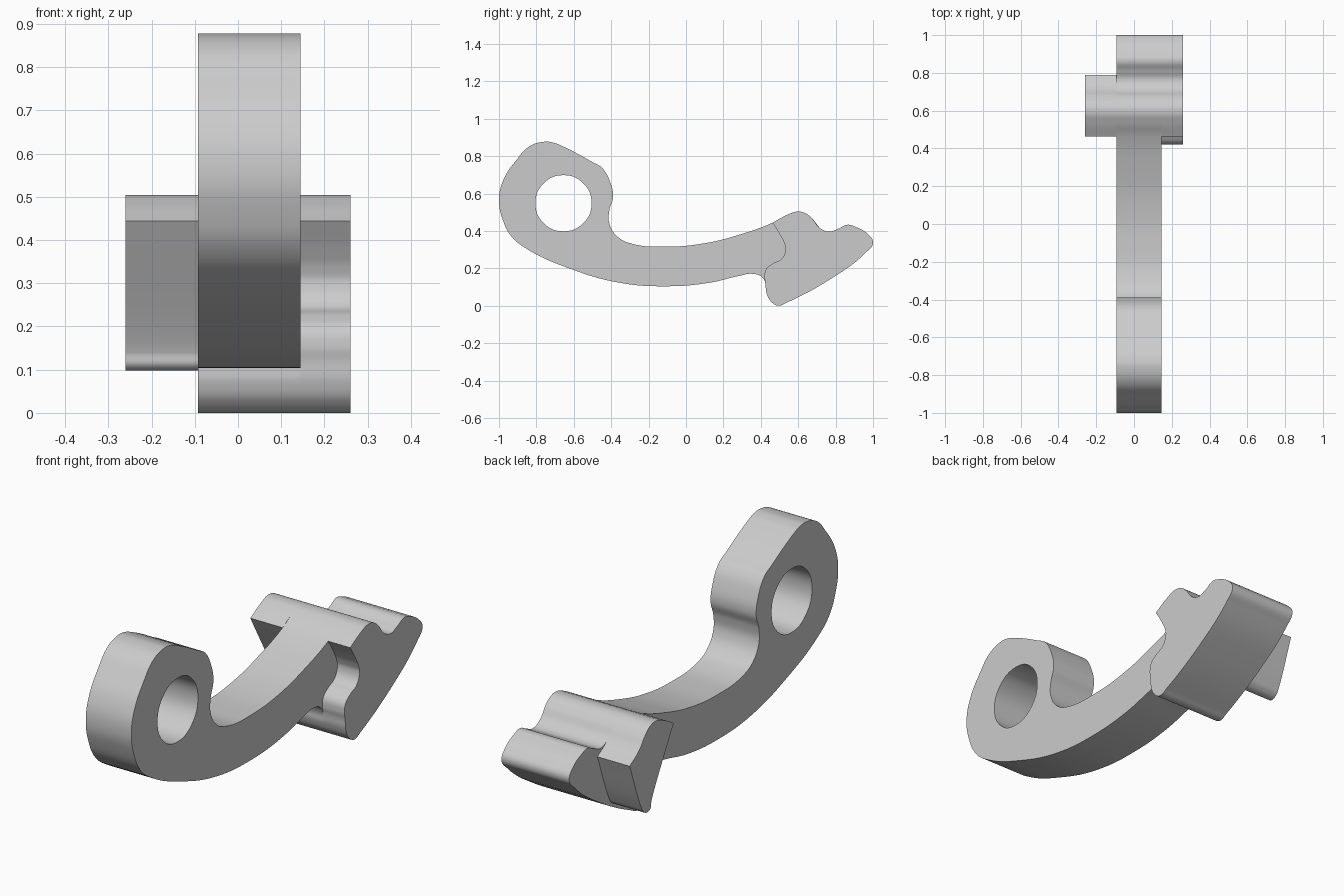
import bpy, bmesh
from math import sin, cos, pi
from mathutils import Matrix, Vector

old = bpy.data.objects.get("Cube")
if old:
    bpy.data.objects.remove(old, do_unlink=True)

metal = bpy.data.materials.new("plain grey")
metal.use_nodes = True
grey = (0.6, 0.6, 0.6, 1)
metal.diffuse_color = grey
metal.node_tree.nodes["Principled BSDF"].inputs["Base Color"].default_value = grey

# Side profiles lie in the YZ plane and are extruded along X
TO_SIDE = Matrix(((0, 0, 1, 0), (1, 0, 0, 0), (0, 1, 0, 0), (0, 0, 0, 1)))


def add_loop(curve, points, corners=()):
    """Closed smooth loop; points listed in corners stay sharp."""
    spline = curve.splines.new("BEZIER")
    spline.bezier_points.add(len(points) - 1)
    spline.use_cyclic_u = True
    spline.resolution_u = 8
    for bez, (y, z) in zip(spline.bezier_points, points):
        bez.co = (y, z, 0)
    for bez, p in zip(spline.bezier_points, points):
        kind = "VECTOR" if p in corners else "AUTO"
        bez.handle_left_type = bez.handle_right_type = kind


def slab(name, x_min, x_max, loops, corners=()):
    """Solid plate cut to a side profile, with optional inner holes."""
    curve = bpy.data.curves.new(name, "CURVE")
    curve.dimensions = "2D"
    curve.fill_mode = "BOTH"
    curve.extrude = (x_max - x_min) / 2
    for loop in loops:
        add_loop(curve, loop, corners)
    obj = bpy.data.objects.new(name, curve)
    bpy.context.collection.objects.link(obj)
    bpy.ops.object.select_all(action="DESELECT")
    obj.select_set(True)
    bpy.context.view_layer.objects.active = obj
    bpy.ops.object.convert(target="MESH")
    obj = bpy.context.view_layer.objects.active
    mesh = obj.data
    mesh.transform(Matrix.Translation(Vector(((x_min + x_max) / 2, 0, 0))) @ TO_SIDE)
    bm = bmesh.new()
    bm.from_mesh(mesh)
    bmesh.ops.remove_doubles(bm, verts=bm.verts, dist=0.0005)
    bmesh.ops.recalc_face_normals(bm, faces=bm.faces)
    bm.to_mesh(mesh)
    bm.free()
    mesh.materials.clear()
    mesh.materials.append(metal)
    bpy.ops.object.shade_smooth_by_angle(angle=pi / 6)
    return obj


# Eye end and underside of the arm
eye_and_underside = [
    (-.39, .58), (-.405, .66), (-.45, .738), (-.5, .768), (-.665, .855), (-.71, .872),
    (-.757, .877), (-.84, .85), (-.906, .78), (-.976, .674), (-1, .567), (-.98, .46),
    (-.933, .37), (-.853, .305), (-.62, .198), (-.356, .123), (-.1, .104),
    (.126, .123), (.286, .16), (.35, .171), (.404, .155), (.425, .12)]
# Hooked head, from its lower toe round to the top front corner
top_corner = (.463, .444)
head_outline = [
    (.43, .07), (.452, .025), (.495, 0), (.537, .016), (.767, .139), (.96, .283),
    (1, .337), (.97, .385), (.906, .422), (.864, .433), (.81, .41), (.762, .396),
    (.714, .417), (.671, .47), (.634, .497), (.59, .503), (.543, .487), top_corner]
arm_top = [
    (.286, .38), (.1, .334), (-.1, .316), (-.29, .332), (-.366, .369),
    (-.41, .44), (-.41, .51)]
eye_hole = [(-.655 + .15 * cos(i * pi / 4), .548 + .15 * sin(i * pi / 4)) for i in range(8)]

slab("lever_body", -.092, .145, [eye_and_underside + head_outline + arm_top, eye_hole])

# Left cheek of the head, with a curved front face
cheek_front = [(.508, .37), (.525, .335), (.532, .3), (.51, .25), (.463, .225),
               (.428, .195), (.42, .155), (.425, .12)]
slab("head_left_cheek", .145, .26, [head_outline + cheek_front], [top_corner])

# Right lug, a slanted block with a rounded foot
lug_back = [(.72, .412), (.79, .365), (.705, .14)]
lug_foot = [(.688, .112), (.66, .098), (.635, .108), (.628, .14)]
slab("head_right_lug", -.26, -.092,
     [[top_corner, (.543, .487), (.59, .503), (.634, .497), (.671, .47)]
      + lug_back + lug_foot], [top_corner, lug_back[1]])
